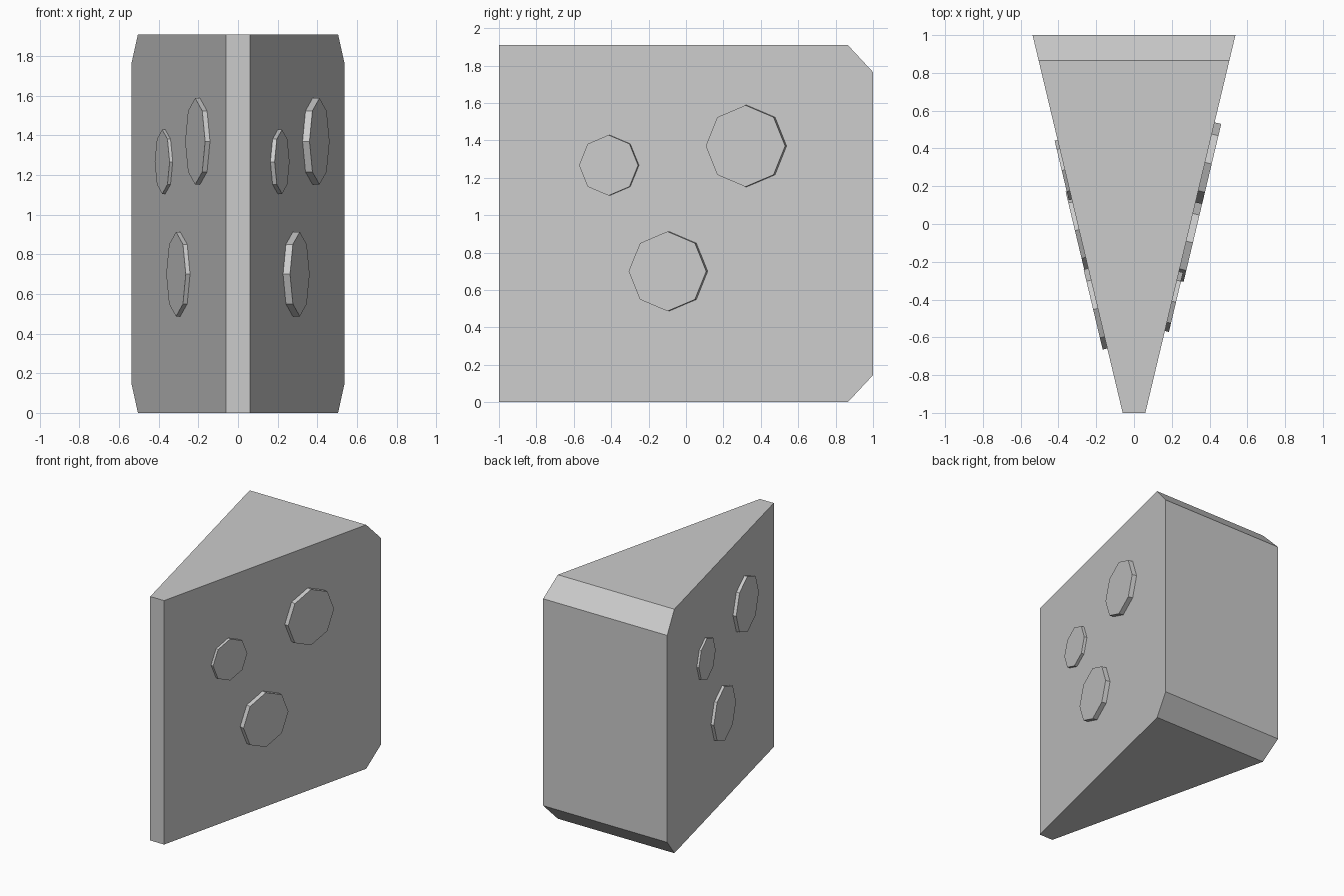
import bpy
import bmesh
from math import atan, cos, sin, pi

default_cube = bpy.data.objects.get("Cube")
if default_cube:
    bpy.data.objects.remove(default_cube, do_unlink=True)

grey = bpy.data.materials.new("light_grey")
grey.use_nodes = True
colour = (0.6, 0.6, 0.6, 1)
grey.diffuse_color = colour
grey.node_tree.nodes["Principled BSDF"].inputs["Base Color"].default_value = colour

HEIGHT = 1.91
TIP = 0.06       # half width at the front
SLOPE = 0.2385   # growth of the half width per unit of depth
TILT = atan(SLOPE)


def half_width(y):
    return TIP + SLOPE * (y + 1)


# Wedge body: side profile with chamfered back edges, widening to the back
profile = [(-1, 0), (0.865, 0), (1, 0.145),
           (1, HEIGHT - 0.145), (0.865, HEIGHT), (-1, HEIGHT)]
bm = bmesh.new()
left = [bm.verts.new((half_width(y), y, z)) for y, z in profile]
right = [bm.verts.new((-half_width(y), y, z)) for y, z in profile]
bm.faces.new(left)
bm.faces.new(right[::-1])
for i in range(len(profile)):
    j = (i + 1) % len(profile)
    bm.faces.new((left[i], right[i], right[j], left[j]))
bmesh.ops.recalc_face_normals(bm, faces=bm.faces[:])
mesh = bpy.data.meshes.new("wedge_body")
bm.to_mesh(mesh)
bm.free()
body = bpy.data.objects.new("wedge_body", mesh)
bpy.context.collection.objects.link(body)
mesh.materials.append(grey)


# Octagonal discs standing proud of the slanted sides
def disc(name, side, y, z, radius, rise, sunk=0.02):
    angle = -TILT if side > 0 else pi + TILT
    mid = (rise - sunk) / 2
    location = (side * half_width(y) + mid * cos(angle), y + mid * sin(angle), z)
    bpy.ops.mesh.primitive_cylinder_add(
        vertices=8, radius=radius, depth=rise + sunk,
        location=location, rotation=(0, pi / 2, angle))
    obj = bpy.context.object
    obj.name = name
    obj.data.materials.append(grey)


# name, height, radius, then (depth, rise) on the left and on the right
discs = [
    ("large_disc", 1.37, 0.218, (0.326, 0.036), (-0.447, 0.025)),
    ("small_disc", 1.267, 0.162, (-0.409, 0.022), (0.287, 0.016)),
    ("lower_disc", 0.70, 0.213, (-0.091, 0.036), (-0.03, 0.022)),
]
for name, z, radius, on_left, on_right in discs:
    disc("left_" + name, 1, on_left[0], z, radius, on_left[1])
    disc("right_" + name, -1, on_right[0], z, radius, on_right[1])
